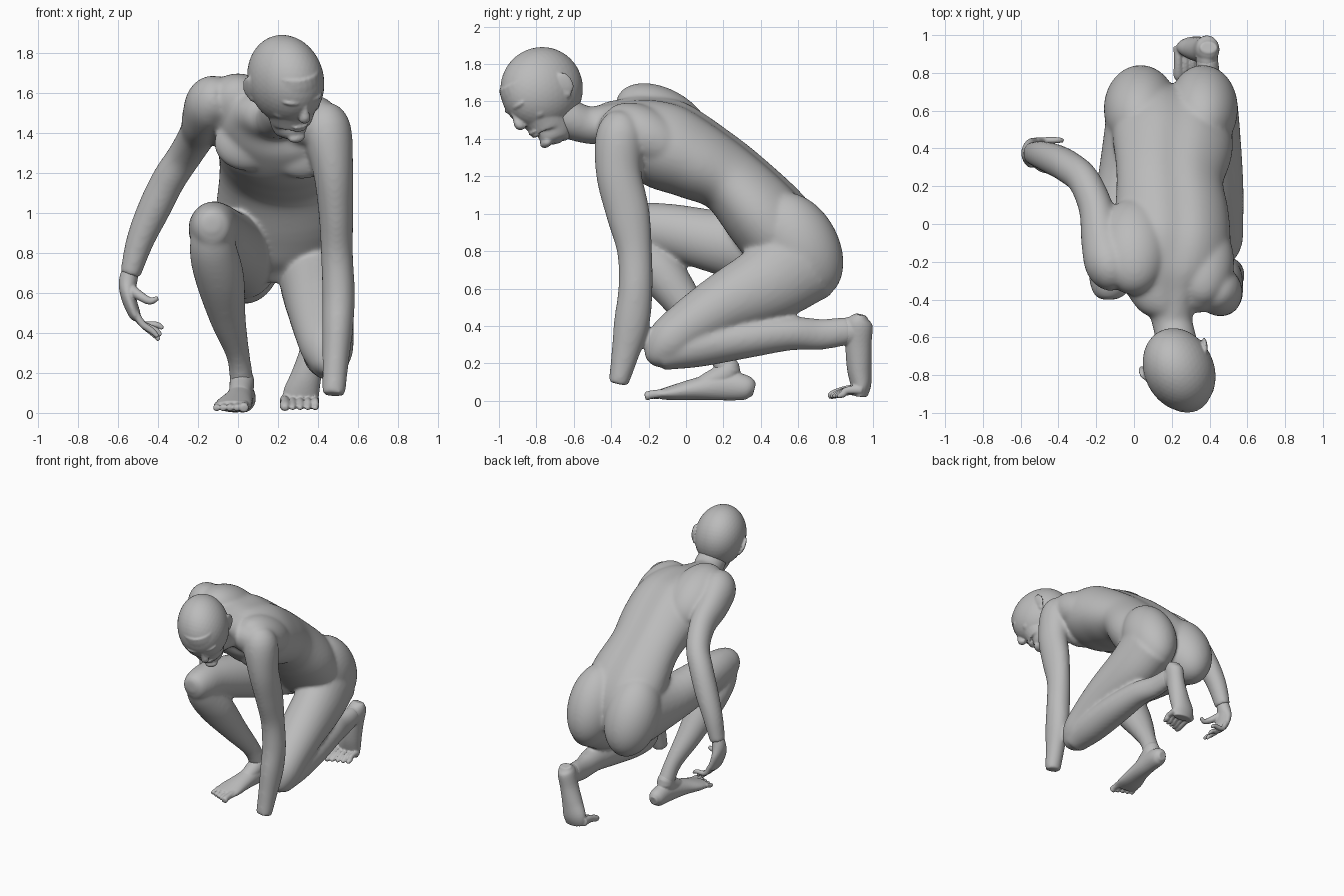
import bpy, bmesh, math
from mathutils import Vector, Matrix

if "Cube" in bpy.data.objects:
    bpy.data.objects.remove(bpy.data.objects["Cube"])

skin = bpy.data.materials.new("plain grey")
skin.use_nodes = True
skin.diffuse_color = (0.5, 0.5, 0.5, 1)
skin.node_tree.nodes["Principled BSDF"].inputs["Base Color"].default_value = (0.5, 0.5, 0.5, 1)


def spline(stations, steps=5):
    """Smooth Catmull-Rom run through (x, y, z, side radius, depth radius)."""
    p = [Vector(s) for s in stations]
    p = [p[0] * 2 - p[1]] + p + [p[-1] * 2 - p[-2]]
    out = []
    for a, b, c, d in zip(p, p[1:], p[2:], p[3:]):
        for i in range(steps):
            t = i / steps
            out.append(0.5 * (2 * b + (c - a) * t + (2 * a - 5 * b + 4 * c - d) * t * t
                              + (3 * b - a - 3 * c + d) * t ** 3))
    return out + [p[-2]]


def tube(bm, stations, side=(1, 0, 0), groove=0.0, n=28):
    """Closed elliptical tube, optionally with a groove down its back."""
    pts = spline(stations)
    rings = []
    for i, s in enumerate(pts):
        t = Vector(pts[min(i + 1, len(pts) - 1)][:3]) - Vector(pts[max(i - 1, 0)][:3])
        t.normalize()
        u = Vector(side)
        u = (u - t * u.dot(t)).normalized()
        w = t.cross(u)
        ring = []
        for k in range(n):
            a = 2 * math.pi * k / n
            g = 1 - groove * math.exp(-((a - math.pi / 2) / 0.25) ** 2)
            ring.append(bm.verts.new(Vector(s[:3]) + g * (u * s[3] * math.cos(a) + w * s[4] * math.sin(a))))
        rings.append(ring)
    for r, q in zip(rings, rings[1:]):
        for k in range(n):
            bm.faces.new((r[k], r[(k + 1) % n], q[(k + 1) % n], q[k]))
    bm.faces.new(rings[0][::-1])
    bm.faces.new(rings[-1])


def ball(bm, centre, radii, turn=Matrix.Identity(4)):
    m = Matrix.Translation(centre) @ turn @ Matrix.Diagonal((*radii, 1))
    bmesh.ops.create_icosphere(bm, subdivisions=4, radius=1, matrix=m)


def finish(bm, name, voxel, smooth, frame=None):
    """Fuse the overlapping forms into one smooth skin."""
    if frame:
        bm.transform(frame)
    bmesh.ops.recalc_face_normals(bm, faces=bm.faces)
    mesh = bpy.data.meshes.new(name)
    bm.to_mesh(mesh)
    bm.free()
    mesh.materials.append(skin)
    ob = bpy.data.objects.new(name, mesh)
    bpy.context.collection.objects.link(ob)
    r = ob.modifiers.new("fuse", 'REMESH')
    r.mode, r.voxel_size, r.use_smooth_shade = 'VOXEL', voxel, True
    s = ob.modifiers.new("soften", 'SMOOTH')
    s.factor, s.iterations = 0.5, smooth


def tilt(angle):
    return Matrix.Rotation(angle, 4, 'X')


# Body: torso, shoulders, seat, neck, arms and legs
bm = bmesh.new()
tube(bm, [(.2, .6, .72, .2, .17), (.2, .53, .86, .3, .22), (.205, .42, 1.0, .32, .22),
          (.19, .24, 1.19, .285, .195), (.2, .05, 1.3, .305, .225), (.2, -.12, 1.38, .31, .245),
          (.18, -.28, 1.45, .28, .195), (.18, -.38, 1.48, .2, .13), (.2, -.46, 1.48, .12, .1)],
     side=(1, -.08, -.16), groove=.1, n=48)
ball(bm, (0, -.12, 1.495), (.19, .28, .17), tilt(-.53))      # right shoulder blade
ball(bm, (.36, -.2, 1.41), (.17, .26, .15), tilt(-.53))      # left shoulder blade
ball(bm, (.34, -.36, 1.45), (.14, .11, .115))                # left collar
ball(bm, (.05, -.25, 1.35), (.17, .08, .14))                 # chest
ball(bm, (.32, -.27, 1.31), (.16, .08, .14))
ball(bm, (.035, .61, .83), (.195, .205, .305), tilt(.5))     # seat
ball(bm, (.365, .61, .83), (.185, .205, .305), tilt(.5))
tube(bm, [(.19, -.34, 1.48, .17, .115), (.195, -.44, 1.475, .125, .108), (.205, -.53, 1.475, .107, .1),
          (.225, -.62, 1.505, .108, .105), (.24, -.7, 1.55, .1, .1)])
# Left arm, reaching down to a cut end
tube(bm, [(.40, -.31, 1.49, .09, .09), (.44, -.35, 1.42, .125, .13), (.475, -.36, 1.22, .102, .122),
          (.49, -.31, 1.0, .087, .117), (.495, -.275, .8, .08, .094), (.503, -.27, .6, .082, .092),
          (.498, -.29, .42, .078, .096), (.488, -.325, .25, .066, .075), (.478, -.362, .09, .058, .053)])
# Right arm, swung back
tube(bm, [(-.06, -.27, 1.57, .1, .1), (-.13, -.22, 1.555, .125, .135), (-.17, -.09, 1.48, .11, .13),
          (-.2, .08, 1.4, .092, .105), (-.265, .23, 1.29, .085, .09), (-.345, .3, 1.17, .085, .088),
          (-.42, .34, 1.02, .083, .085), (-.49, .365, .86, .07, .075), (-.54, .375, .69, .052, .06)])
# Right leg, foot flat
tube(bm, [(.04, .58, .82, .185, .25), (-.03, .25, .835, .16, .18), (-.11, -.1, .91, .135, .145),
          (-.125, -.28, .93, .115, .125), (-.13, -.37, .94, .085, .09), (-.13, -.4, .94, .04, .04)])
tube(bm, [(-.13, -.31, .95, .09, .09), (-.125, -.24, .82, .118, .113), (-.09, -.12, .67, .122, .122),
          (-.05, .03, .47, .09, .092), (0, .16, .29, .059, .066), (.02, .23, .15, .06, .065)])
# Left leg, kneeling
tube(bm, [(.37, .62, .76, .18, .25), (.39, .45, .635, .175, .215), (.415, .2, .51, .165, .17),
          (.435, 0, .385, .145, .14), (.45, -.1, .3, .125, .125), (.455, -.165, .23, .08, .075),
          (.455, -.19, .2, .03, .03)])
tube(bm, [(.455, -.14, .24, .09, .08), (.445, .05, .29, .118, .112), (.435, .3, .33, .116, .107),
          (.42, .55, .36, .09, .092), (.4, .72, .355, .066, .083), (.385, .88, .375, .06, .074)])
finish(bm, "body", .011, 18)

# Head, in its own frame: x to its left, y forward, z to the crown
bm = bmesh.new()
ball(bm, (0, 0, 0), (.182, .232, .222))
tube(bm, [(0, .15, -.262, .03, .04), (0, .135, -.24, .07, .075), (0, .1, -.205, .095, .108),
          (0, .09, -.15, .114, .12), (0, .075, -.07, .138, .14), (0, .05, .03, .15, .172),
          (0, .03, .1, .14, .165)])
tube(bm, [(0, .21, .03, .014, .014), (0, .226, -.025, .017, .02), (0, .24, -.066, .027, .023),
          (0, .218, -.09, .02, .015)])              # nose
ball(bm, (0, .204, -.142), (.044, .016, .010))      # lips
ball(bm, (0, .2, -.165), (.038, .016, .011))
ball(bm, (0, .18, -.232), (.045, .03, .026))        # chin
for s in (-1, 1):
    ball(bm, (s * .062, .194, .026), (.052, .028, .017), Matrix.Rotation(-s * .35, 4, 'Z'))  # brow
    ball(bm, (s * .058, .188, -.014), (.028, .016, .013))                                    # eye
    ball(bm, (s * .08, .13, -.075), (.05, .05, .04))                                         # cheek
    turn = Matrix.Rotation(s * .4, 4, 'Z') @ tilt(.2)
    ball(bm, (s * .18, -.045, -.04), (.013, .038, .06), turn)                                # ear
    ball(bm, (s * .166, -.025, -.085), (.014, .022, .03), turn)
left = Vector((.893, .403, .2)).normalized()
front = Vector((.434, -.668, -.594))
front = (front - left * front.dot(left)).normalized()
up = front.cross(left)
frame = Matrix((left, front, up)).transposed().to_4x4()
frame.translation = (.239, -.772, 1.667)
finish(bm, "head", .007, 4, frame)

# Right foot, flat on the ground, big toe on the inside
bm = bmesh.new()
tube(bm, [(.03, .365, .06, .03, .035), (.03, .32, .07, .058, .066), (.02, .2, .08, .063, .078),
          (0, .05, .062, .075, .058), (-.02, -.06, .044, .092, .042), (-.03, -.14, .034, .088, .026)])
tube(bm, [(0, .165, .29, .03, .035), (.012, .2, .21, .051, .056), (.02, .22, .15, .062, .067),
          (.01, .1, .09, .055, .05)])
for i in range(5):
    x, r, tip = .033 - .034 * i, (.025 if i == 0 else .018), -.22 + .014 * i
    tube(bm, [(x, -.1, .04, r, r), (x - .002, tip + .04, .034, r * .85, r * .9),
              (x - .004, tip + .008, .024, r, r * .95), (x - .004, tip, .022, r * .5, r * .5)], n=14)
finish(bm, "right_foot", .006, 4)

# Left foot, upright on bent toes
bm = bmesh.new()
tube(bm, [(.395, .935, .46, .045, .03), (.39, .925, .41, .063, .072), (.37, .922, .3, .064, .07),
          (.34, .926, .18, .077, .066), (.315, .935, .09, .09, .056), (.31, .93, .025, .08, .04)])
tube(bm, [(.39, .78, .36, .05, .065), (.385, .9, .375, .06, .078), (.385, .95, .39, .055, .065)])
for i in range(5):
    x, r, tip = .235 + .038 * i, (.027 if i == 0 else .02), .76 + .012 * i
    tube(bm, [(x, .94, .06, r, r * 1.3), (x, .86, .055, r * .85, r), (x, tip + .03, .034, r, r * .9),
              (x, tip, .022, r * .5, r * .5)], n=14)
finish(bm, "left_foot", .006, 4)

# Right hand, loosely curled
bm = bmesh.new()
tube(bm, [(-.515, .37, .78, .04, .035), (-.548, .375, .67, .054, .046), (-.55, .375, .59, .076, .038),
          (-.52, .38, .5, .078, .031), (-.5, .385, .47, .064, .02)], side=(0, 1, 0))
for i in range(4):
    y, r = .325 + .038 * i, .018
    dx, dz = (0, .012, .03, .05)[i], (0, -.012, .005, .03)[i]
    tube(bm, [(-.52, y, .51, r, r), (-.478, y + .003, .445, r, r), (-.43 + dx * .5, y + .005, .41 + dz, r * .9, r * .9),
              (-.4 + dx * .5, y + .003, .38 + dz * 1.4, r * .6, r * .6)], side=(0, 1, 0), n=14)
tube(bm, [(-.54, .35, .62, .03, .03), (-.49, .3, .585, .024, .024), (-.44, .285, .56, .019, .019),
          (-.4, .29, .575, .012, .012)], side=(0, 1, 0), n=14)
finish(bm, "right_hand", .006, 3)
